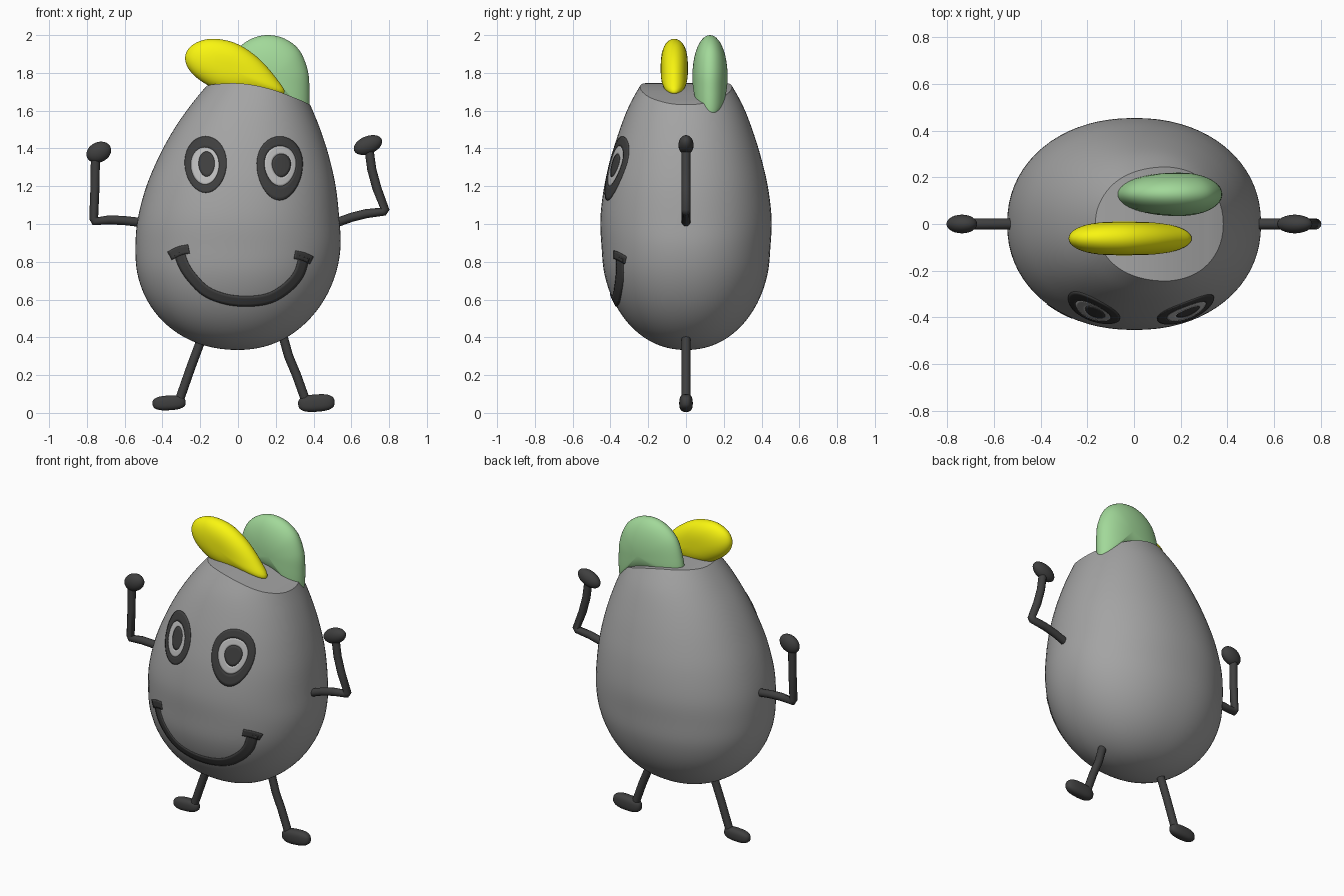
import bpy, bmesh, math
from mathutils import Vector

if "Cube" in bpy.data.objects:
    bpy.data.objects.remove(bpy.data.objects["Cube"])


def material(name, rgb):
    m = bpy.data.materials.new(name)
    m.diffuse_color = (*rgb, 1)
    m.use_nodes = True
    m.node_tree.nodes["Principled BSDF"].inputs["Base Color"].default_value = m.diffuse_color
    return m


DARK = material("dark", (0.05, 0.05, 0.05))
GREY = material("mid_grey", (0.37, 0.37, 0.37))
LIGHT = material("light_grey", (0.5, 0.5, 0.5))
YELLOW = material("yellow", (0.95, 0.92, 0.005))
GREEN = material("green", (0.36, 0.69, 0.32))


def spline(pts, n=6, closed=False, before=None):
    """Smooth (Catmull-Rom) samples through points of any dimension."""
    p = [Vector(q) for q in pts]
    k = len(p)
    if closed:
        p = [p[-1]] + p + p[:2]
    else:
        p = [Vector(before) if before else 2 * p[0] - p[1]] + p + [2 * p[-1] - p[-2]]
    out = []
    for i in range(k if closed else k - 1):
        a, b, c, d = p[i:i + 4]
        for j in range(n):
            t = j / n
            out.append(0.5 * (2 * b + (c - a) * t + (2 * a - 5 * b + 4 * c - d) * t * t
                              + (3 * b - a - 3 * c + d) * t ** 3))
    if not closed:
        out.append(p[-2])
    return out


def loft(name, rings, mat, closed=True, caps=False, angle=40):
    """Skin a list of equally long point rows."""
    bm = bmesh.new()
    vs = [[bm.verts.new(q) for q in r] for r in rings]
    n = len(vs[0])
    for a, b in zip(vs, vs[1:]):
        for i in range(n if closed else n - 1):
            j = (i + 1) % n
            bm.faces.new((a[i], a[j], b[j], b[i]))
    if caps:
        bm.faces.new(vs[0])
        bm.faces.new(vs[-1])
    bmesh.ops.remove_doubles(bm, verts=bm.verts, dist=1e-5)
    bmesh.ops.recalc_face_normals(bm, faces=bm.faces)
    me = bpy.data.meshes.new(name)
    bm.to_mesh(me)
    bm.free()
    ob = bpy.data.objects.new(name, me)
    bpy.context.collection.objects.link(ob)
    if mat:
        me.materials.append(mat)
    smooth(ob, angle)
    return ob


def smooth(ob, angle):
    bpy.ops.object.select_all(action='DESELECT')
    bpy.context.view_layer.objects.active = ob
    ob.select_set(True)
    bpy.ops.object.shade_smooth_by_angle(angle=math.radians(angle))


# Egg body: rows of height, centre x, half width, half depth
LOW = [math.radians(a) for a in range(0, 91, 15)]
ROWS = [(.88 - .547 * math.cos(a), -.015 * math.sin(2 * a), .543 * math.sin(a) ** .95, .447 * math.sin(a) ** .95)
        for a in LOW]
ROWS += [(1.03, .003, .533, .453), (1.2, .016, .501, .433), (1.36, .032, .449, .395), (1.5, .048, .388, .351),
         (1.62, .065, .322, .304), (1.72, .083, .259, .25), (1.8, .1, .2, .2)]
PROFILE = spline(ROWS, 5, before=(ROWS[1][0], .0075, -ROWS[1][2], -ROWS[1][3]))
ANG = [2 * math.pi * i / 72 for i in range(72)]
POW = 2.15  # slightly squarer than an ellipse


def bulge(v):
    return math.copysign(abs(v) ** (2 / POW), v)


body = loft("body", [[(c + w * bulge(math.cos(a)), d * bulge(math.sin(a)), z) for a in ANG]
                     for z, c, w, d in PROFILE], GREY, caps=True)

# Curved slanting cut across the top of the egg
cut = spline([(-.3, 1.69), (-.165, 1.732), (-.1, 1.742), (0, 1.745), (.1, 1.732), (.2, 1.706),
              (.3, 1.668), (.365, 1.64), (.5, 1.57)], 3)
cut = [tuple(c) for c in cut] + [(.5, 2.1), (-.3, 2.1)]
cutter = loft("top_cutter", [[(x, y, z) for x, z in cut] for y in (-.6, .6)], None, caps=True)
cutter.hide_render = True
mod = body.modifiers.new("cut", 'BOOLEAN')
mod.operation = 'DIFFERENCE'
mod.solver = 'EXACT'
mod.object = cutter
bpy.context.view_layer.objects.active = body
bpy.ops.object.modifier_apply(modifier="cut")
bpy.data.objects.remove(cutter)
smooth(body, 25)


def on_face(p):
    """Project a front-view point on to the front of the egg."""
    x, z = p
    for a, b in zip(PROFILE, PROFILE[1:]):
        if a[0] <= z <= b[0]:
            _, c, w, d = a.lerp(b, (z - a[0]) / (b[0] - a[0]))
            u = abs(x - c) / w
            return (x, -d * max(0, 1 - u ** POW) ** (1 / POW), z)


def patch(name, inner, outer, mat, closed, steps=4):
    """Thin raised band on the face between two front-view curves."""
    rows = [[on_face(a.lerp(b, s / steps)) for a, b in zip(inner, outer)] for s in range(steps + 1)]
    ob = loft(name, rows, mat, closed)
    m = ob.modifiers.new("thickness", 'SOLIDIFY')
    m.thickness = .009
    m.offset = 0


def oval(x0, x1, z0, z1, point=0.0):
    c = Vector(((x0 + x1) / 2, (z0 + z1) / 2))
    return [c + Vector(((x1 - x0) / 2 * math.cos(a) * (1 + point * math.sin(a)),
                        (z1 - z0) / 2 * math.sin(a))) for a in ANG[::2]]


# Eyes: dark rim, light ring, dark pupil
for side, rim, ring, pupil, pt in (
        ("left", (-.28, -.06, 1.165, 1.463), (-.248, -.1, 1.208, 1.405), (-.207, -.123, 1.25, 1.382), .06),
        ("right", (.1, .34, 1.125, 1.463), (.14, .305, 1.2, 1.412), (.18, .278, 1.248, 1.37), .13)):
    a, b, c = oval(*rim, pt), oval(*ring, pt), oval(*pupil, pt)
    mid = sum(c, Vector((0, 0))) / len(c)
    patch(side + "_eye_rim", b, a, DARK, True)
    patch(side + "_eye_ring", c, b, LIGHT, True)
    patch(side + "_pupil", [mid] * len(c), c, DARK, True)


def stroke(name, pts, w):
    line = spline(pts, 5)
    lo, hi = [], []
    for i, p in enumerate(line):
        t = (line[min(i + 1, len(line) - 1)] - line[max(i - 1, 0)]).normalized() * w
        n = Vector((-t.y, t.x))
        lo.append(p - n)
        hi.append(p + n)
    patch(name, lo, hi, DARK, False)


# Smiling mouth with a tick at each end
stroke("mouth", [(-.31, .85), (-.29, .79), (-.25, .725), (-.17, .645), (-.06, .602), (.06, .592),
                 (.17, .61), (.26, .665), (.32, .735), (.35, .825)], .027)
stroke("mouth_left_end", [(-.36, .832), (-.31, .857), (-.26, .868)], .024)
stroke("mouth_right_end", [(.3, .838), (.345, .828), (.388, .808)], .022)


# Limbs: thin round tubes in the x-z plane
def limb(name, pts, r=.024):
    cu = bpy.data.curves.new(name, 'CURVE')
    cu.dimensions = '3D'
    cu.bevel_depth = r
    cu.bevel_resolution = 4
    cu.use_fill_caps = True
    s = cu.splines.new('POLY')
    s.points.add(len(pts) - 1)
    for q, (x, z) in zip(s.points, pts):
        q.co = (x, 0, z, 1)
    cu.materials.append(DARK)
    bpy.context.collection.objects.link(bpy.data.objects.new(name, cu))


limb("left_arm", [(-.53, 1.01), (-.6, 1.018), (-.68, 1.022), (-.757, 1.015), (-.764, 1.03), (-.757, 1.2), (-.755, 1.36)])
limb("right_arm", [(.53, 1.01), (.6, 1.035), (.68, 1.055), (.77, 1.066), (.778, 1.078), (.735, 1.19), (.708, 1.29), (.693, 1.4)])
limb("left_leg", [(-.19, .4), (-.25, .24), (-.313, .06)])
limb("right_leg", [(.24, .4), (.268, .3), (.31, .2), (.36, .06)])

# Hands and feet: flattened ovals, the feet a little boxier
for name, x, z, sx, sy, sz, tilt, box in (
        ("left_hand", -.737, 1.38, .068, .04, .053, 25, 1), ("right_hand", .688, 1.418, .079, .04, .047, 22, 1),
        ("left_foot", -.365, .053, .088, .034, .039, 3, .75), ("right_foot", .415, .052, .097, .036, .046, 4, .75)):
    bpy.ops.mesh.primitive_uv_sphere_add(segments=32, ring_count=16, location=(x, 0, z),
                                         rotation=(0, -math.radians(tilt), 0))
    ob = bpy.context.object
    ob.name = name
    for v in ob.data.vertices:
        v.co = [math.copysign(abs(k) ** box, k) for k in v.co]
    ob.scale = (sx, sy, sz)
    ob.data.materials.append(DARK)
    bpy.ops.object.shade_smooth()


# Crest: two puffed leaves standing on the cut top
def leaf(name, outline, y, h, mat, puff):
    o = spline(outline, 5, closed=True)
    c = sum(o, Vector((0, 0))) / len(o)
    rings = []
    for k in range(-12, 13):
        s = math.cos(k / 12 * math.pi / 2) ** .8 if abs(k) < 12 else 0
        dy = math.copysign(h * math.sqrt(1 - s ** puff), k)
        rings.append([(c.x + (q.x - c.x) * s, y + dy, c.y + (q.y - c.y) * s) for q in o])
    loft(name, rings, mat, angle=60)


leaf("yellow_crest", [(-.28, 1.88), (-.245, 1.945), (-.15, 1.98), (-.02, 1.96), (.1, 1.885), (.2, 1.775),
                      (.243, 1.69), (.1, 1.69), (-.05, 1.70), (-.16, 1.735), (-.25, 1.805)],
     -.062, .072, YELLOW, 2.8)
leaf("green_crest", [(.375, 1.60), (.378, 1.7), (.37, 1.81), (.325, 1.92), (.245, 1.982), (.15, 2.0),
                     (.06, 1.975), (-.015, 1.91), (-.055, 1.81), (-.065, 1.70), (.03, 1.67), (.2, 1.65),
                     (.32, 1.6), (.36, 1.575)], .127, .093, GREEN, 2.1)
